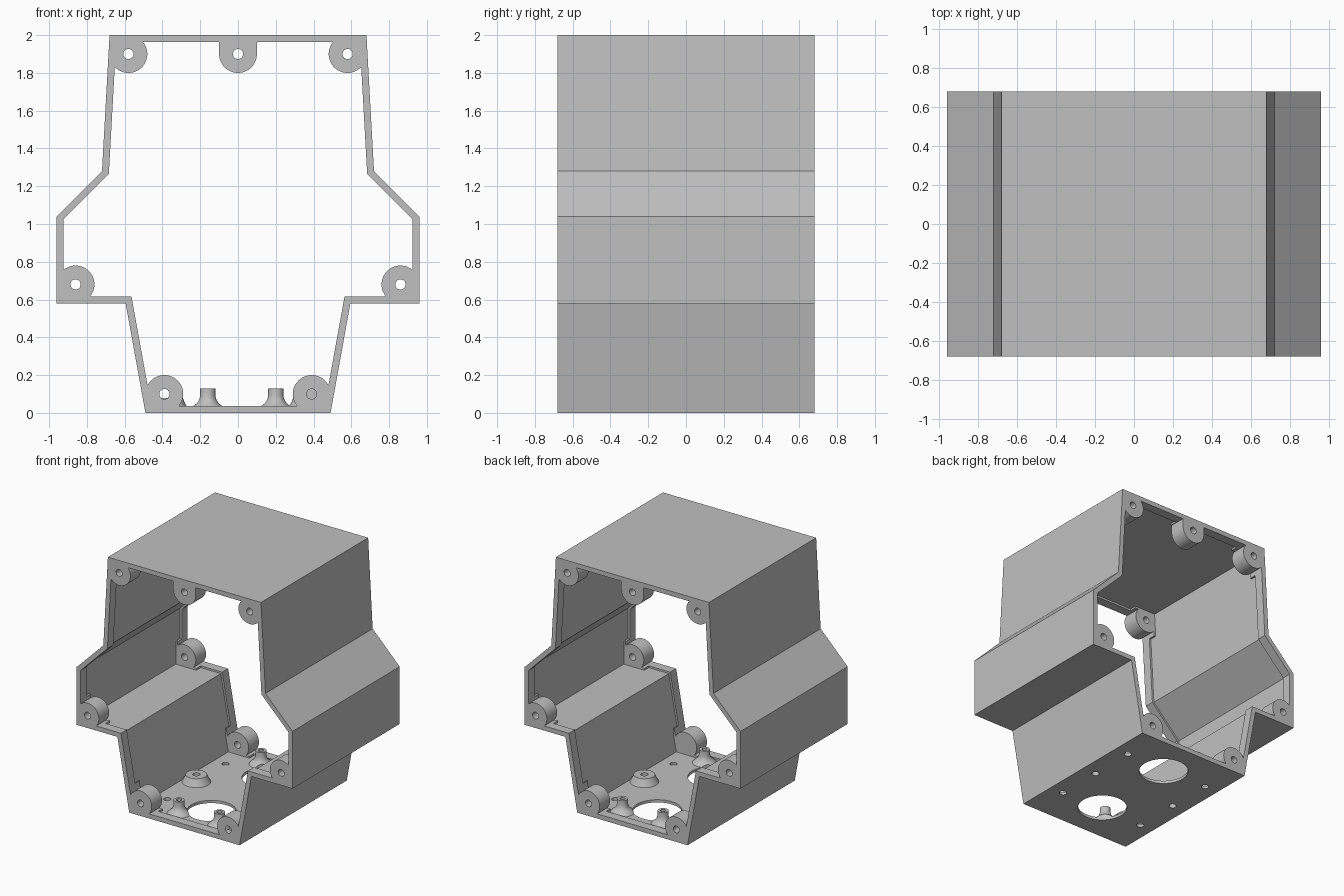
import bpy, bmesh, math
from mathutils import Matrix, Vector

cube = bpy.data.objects.get("Cube")
if cube:
    bpy.data.objects.remove(cube, do_unlink=True)

grey = bpy.data.materials.new("plain grey")
grey.use_nodes = True
grey.diffuse_color = (0.53, 0.53, 0.53, 1)
grey.node_tree.nodes["Principled BSDF"].inputs["Base Color"].default_value = (0.53, 0.53, 0.53, 1)

HALF = 0.68       # half depth of the housing
RIM = 0.037       # wall thickness at both open ends
WALL = 0.022      # wall thickness between the rims
LIP = 0.075       # depth of the rim
BOSS_LEN = 0.13


def finish(name, bm):
    bmesh.ops.recalc_face_normals(bm, faces=bm.faces)
    mesh = bpy.data.meshes.new(name)
    bm.to_mesh(mesh)
    bm.free()
    mesh.materials.append(grey)
    ob = bpy.data.objects.new(name, mesh)
    bpy.context.collection.objects.link(ob)
    return ob


def prism(name, points, half):
    bm = bmesh.new()
    face = bm.faces.new([bm.verts.new((x, -half, z)) for x, z in points])
    out = bmesh.ops.extrude_face_region(bm, geom=[face])
    verts = [v for v in out["geom"] if isinstance(v, bmesh.types.BMVert)]
    bmesh.ops.translate(bm, verts=verts, vec=(0, 2 * half, 0))
    return finish(name, bm)


def rod(name, centre, radius, length, axis="Z", sides=48):
    bm = bmesh.new()
    turn = Matrix.Rotation(math.pi / 2, 4, "X") if axis == "Y" else Matrix()
    bmesh.ops.create_cone(bm, cap_ends=True, segments=sides, radius1=radius, radius2=radius,
                          depth=length, matrix=Matrix.Translation(centre) @ turn)
    return finish(name, bm)


def box(name, centre, size):
    bm = bmesh.new()
    bmesh.ops.create_cube(bm, size=1, matrix=Matrix.Translation(centre) @ Matrix.Diagonal((*size, 1)))
    return finish(name, bm)


def lathe(name, profile, location):
    bm = bmesh.new()
    verts = [bm.verts.new((r, 0, z)) for r, z in profile]
    edges = [bm.edges.new(pair) for pair in zip(verts, verts[1:])]
    bmesh.ops.spin(bm, geom=verts + edges, cent=(0, 0, 0), axis=(0, 0, 1),
                   angle=math.tau, steps=40)
    bmesh.ops.remove_doubles(bm, verts=bm.verts, dist=0.0002)
    bmesh.ops.translate(bm, verts=bm.verts, vec=(*location, 0))
    return finish(name, bm)


def cut(target, cutters, keep=False):
    for cutter in cutters:
        mod = target.modifiers.new("cut", "BOOLEAN")
        mod.operation = "DIFFERENCE"
        mod.solver = "EXACT"
        mod.object = cutter
        bpy.context.view_layer.objects.active = target
        bpy.ops.object.modifier_apply(modifier=mod.name)
        if not keep:
            bpy.data.objects.remove(cutter, do_unlink=True)


def inset(points, t):
    # move every side of a counter-clockwise outline inward by t
    result = []
    for i, p in enumerate(points):
        a = (p - points[i - 1]).normalized()
        b = (points[(i + 1) % len(points)] - p).normalized()
        n, m = Vector((-a.y, a.x)), Vector((-b.y, b.x))
        result.append(p + (n + m) * t / (1 + n.dot(m)))
    return result


# Outline of the housing, mirrored about the centre
right = [Vector(p) for p in ((0.49, 0), (0.595, 0.58), (0.96, 0.58),
                             (0.96, 1.04), (0.72, 1.28), (0.68, 2.0))]
outline = right + [Vector((-p.x, p.y)) for p in reversed(right)]

housing = prism("housing", outline, HALF)
rim_core = prism("rim_core", inset(outline, RIM), HALF + 0.1)
wall_core = prism("wall_core", inset(outline, WALL), HALF - LIP)

# Screw bosses and the thick wall beside them, left standing in the hollow
bosses = [(0, 1.9)] + [(s * x, z) for x, z in ((0.58, 1.9), (0.86, 0.68), (0.39, 0.1))
                       for s in (-1, 1)]
for x, z in bosses:
    for end in (-1, 1):
        y = end * (HALF - BOSS_LEN + 0.2)
        cut(rim_core, [rod("boss", (x, y, z), 0.1, 0.4, "Y")])
        cut(wall_core, [rod("boss", (x, y, z), 0.1, 0.4, "Y")])
        if x == 0:
            for core in (rim_core, wall_core):
                cut(core, [box("web", (0, y, 2.0), (0.2, 0.4, 0.2))])
# The two cores overlap, so the thick wall is carved only from the wide one
for x, z in bosses:
    for end in (-1, 1):
        y = end * (HALF - BOSS_LEN + 0.2)
        cut(wall_core, [box("thick_wall", (x, y, z), (0.212, 0.4, 0.212))])
cut(housing, [rim_core, wall_core])

# Screw holes through the bosses
cut(housing, [rod("screw_hole", (x, 0, z), 0.027, 1.6, "Y", 24) for x, z in bosses])

# Floor openings: two large round ones and six small ones
large = [rod("floor_opening", (0.01, y, 0), 0.18, 0.3, sides=64) for y in (-0.35, 0.35)]
cut(housing, large, keep=True)
cut(housing, [rod("floor_hole", (x, y, 0), 0.027, 0.07, sides=40)
              for x in (-0.37, 0.37) for y in (-0.37, 0, 0.37)])

# Flared standoffs with a blind hole
parts = [housing]
standoff = [(0, 0.07), (0.02, 0.07), (0.02, 0.13), (0.04, 0.13), (0.04, 0.09),
            (0.046, 0.068), (0.058, 0.05), (0.076, 0.037), (0.09, 0.02), (0, 0.015)]
for side, x in (("right", -0.16), ("left", 0.2)):
    for end, y in (("front", -0.52), ("back", 0.52)):
        post = lathe(f"{end}_{side}_standoff", standoff, (x, y))
        cut(post, large, keep=True)
        parts.append(post)
for ob in large:
    bpy.data.objects.remove(ob, do_unlink=True)

# Low raised pads around the middle floor holes
pad = [(0.027, 0.018), (0.027, 0.08), (0.078, 0.08), (0.088, 0.055), (0.108, 0.018), (0.027, 0.018)]
for side, x in (("right", -0.37), ("left", 0.37)):
    parts.append(lathe(f"{side}_pad", pad, (x, 0)))

# Smooth the round surfaces and keep the edges sharp
bpy.ops.object.select_all(action="DESELECT")
for ob in parts:
    ob.select_set(True)
bpy.context.view_layer.objects.active = housing
bpy.ops.object.shade_smooth_by_angle(angle=math.radians(25))
